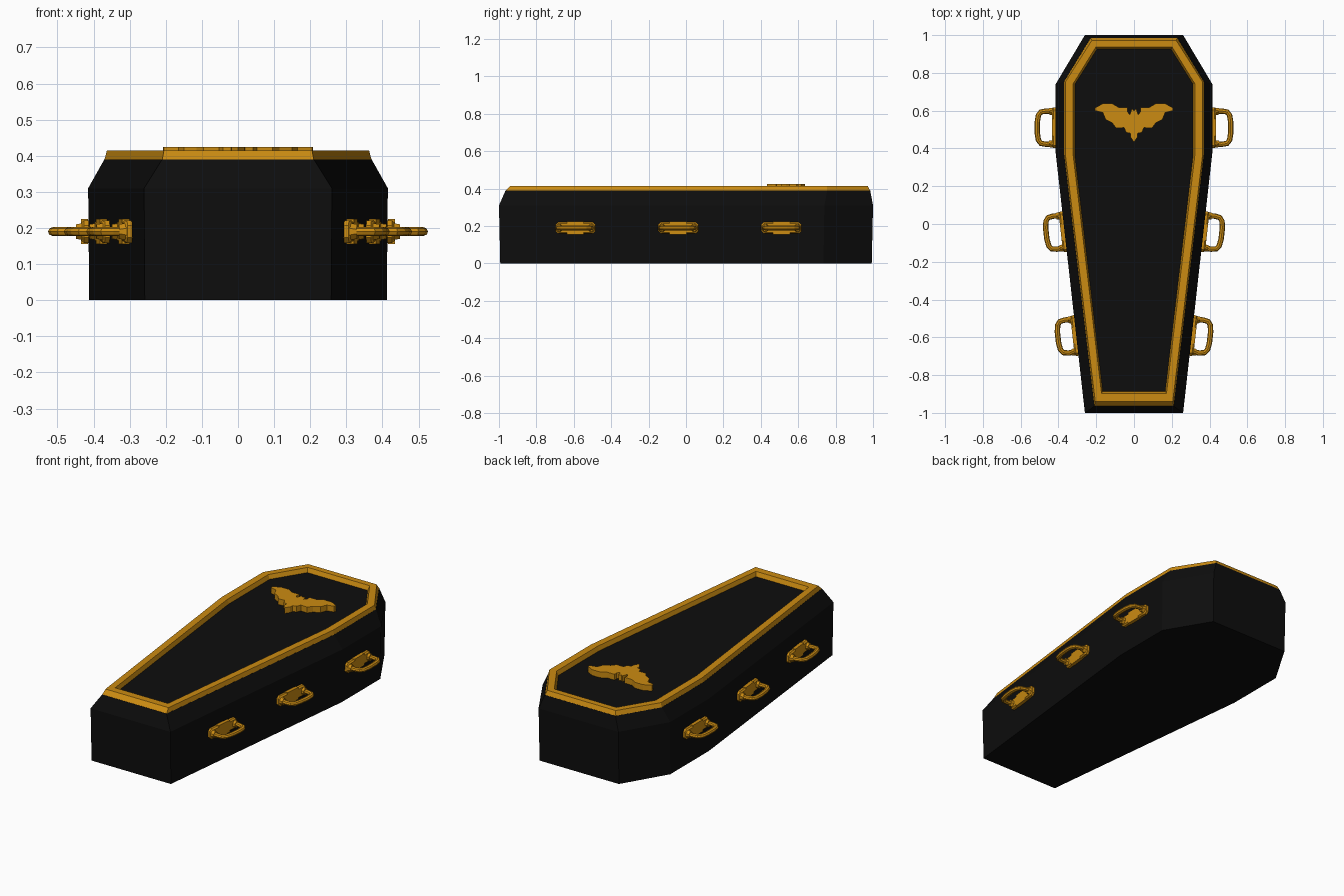
import bpy, bmesh, math
from mathutils import Matrix, Vector

old = bpy.data.objects.get("Cube")
if old:
    bpy.data.objects.remove(old, do_unlink=True)


def material(name, rgb):
    m = bpy.data.materials.new(name)
    m.use_nodes = True
    m.diffuse_color = (*rgb, 1)
    bsdf = m.node_tree.nodes["Principled BSDF"]
    bsdf.inputs["Base Color"].default_value = (*rgb, 1)
    bsdf.inputs["Roughness"].default_value = 0.6
    return m


black = material("black lacquer", (0.004, 0.004, 0.004))
gold = material("gold", (0.60, 0.26, 0.006))


def finish(name, bm, mat):
    bmesh.ops.recalc_face_normals(bm, faces=bm.faces)
    mesh = bpy.data.meshes.new(name)
    bm.to_mesh(mesh)
    bm.free()
    mesh.materials.append(mat)
    ob = bpy.data.objects.new(name, mesh)
    bpy.context.collection.objects.link(ob)
    return ob


def skin(bm, loops, caps=True, wrap=False):
    """Join successive closed loops of points with quads."""
    rings = [[bm.verts.new(p) for p in loop] for loop in loops]
    pairs = list(zip(rings, rings[1:])) + ([(rings[-1], rings[0])] if wrap else [])
    for a, b in pairs:
        for i in range(len(a)):
            j = (i + 1) % len(a)
            bm.faces.new((a[i], a[j], b[j], b[i]))
    if caps:
        bm.faces.new(rings[0][::-1])
        bm.faces.new(rings[-1])


def mirrored(half):
    return half + [(-x, y) for x, y in reversed(half) if x > 0]


def at(outline, z, s=1.0):
    return [(x * s, y * s, z) for x, y in outline]


# Coffin body: straight walls and a sloped lid shoulder
wall = mirrored([(0.26, -1), (0.415, 0.38), (0.415, 0.74), (0.26, 1)])
lid = mirrored([(0.21, -0.965), (0.37, 0.365), (0.37, 0.755), (0.23, 0.985)])
bm = bmesh.new()
skin(bm, [at(wall, 0, 0.993), at(wall, 0.31), at(lid, 0.39)])
finish("coffin_body", bm, black)

# Gold border around the lid
rim = mirrored([(0.205, -0.94), (0.363, 0.365), (0.363, 0.752), (0.223, 0.972)])
inner_rim = mirrored([(0.172, -0.897), (0.322, 0.362), (0.322, 0.743), (0.202, 0.937)])
inner = mirrored([(0.165, -0.885), (0.312, 0.36), (0.312, 0.74), (0.196, 0.925)])
bm = bmesh.new()
skin(bm, [at(lid, 0.388), at(rim, 0.415), at(inner_rim, 0.415), at(inner, 0.388)],
     caps=False, wrap=True)
finish("lid_border", bm, gold)

# Bat emblem
bat = mirrored([(0, 0.432), (0.018, 0.46), (0.02, 0.48), (0.042, 0.485), (0.052, 0.51),
                (0.095, 0.508), (0.115, 0.535), (0.15, 0.553), (0.165, 0.59),
                (0.205, 0.6), (0.208, 0.615), (0.165, 0.637), (0.115, 0.637),
                (0.08, 0.617), (0.033, 0.617), (0.035, 0.595), (0.022, 0.578),
                (0.012, 0.61), (0, 0.6)])
bm = bmesh.new()
skin(bm, [at(bat, 0.388), at(bat, 0.424)])
finish("bat_emblem", bm, gold)


def plate_outline(length, height, out):
    """Rectangle with clipped corners standing against the wall."""
    c = 0.014
    q = [(length, height - c), (length - c, height)]
    pts = q + [(-y, z) for y, z in reversed(q)]
    pts += [(-y, -z) for y, z in pts]
    return [(out, y, z) for y, z in pts]


def tube(bm, path, radius, sides=8):
    loops = []
    for i, p in enumerate(path):
        t = (path[min(i + 1, len(path) - 1)] - path[max(i - 1, 0)]).normalized()
        side = t.cross(Vector((0, 0, 1)))
        angles = [math.tau * k / sides for k in range(sides)]
        loops.append([p + radius * (1.15 * math.cos(a) * side + Vector((0, 0, math.sin(a))))
                      for a in angles])
    skin(bm, loops)


# Handles: backing plate, two end mounts and a bowed grip, on both sides
slope = math.atan2(0.155, 1.38)
grip_half = [(0.015, 0.086), (0.05, 0.088), (0.078, 0.083), (0.091, 0.066), (0.097, 0.03)]
grip = [Vector((o, y, 0)) for o, y in grip_half]
grip += [Vector((o, -y, 0)) for o, y in reversed(grip_half)]
for label, x, y, turn in (("head", 0.415, 0.51, 0), ("middle", 0.368, -0.04, -slope),
                          ("foot", 0.306, -0.59, -slope)):
    bm = bmesh.new()
    skin(bm, [plate_outline(0.108, 0.031, -0.008), plate_outline(0.108, 0.031, 0.012),
              plate_outline(0.098, 0.024, 0.02)])
    for s in (-1, 1):
        mount = [Vector(p) + Vector((0, s * 0.086, 0)) for p in plate_outline(0.022, 0.026, 0)]
        cap = [Vector(p) + Vector((0, s * 0.086, 0)) for p in plate_outline(0.017, 0.02, 0.034)]
        skin(bm, [mount, cap])
    # small raised ridges above and below the plate centre
    for s in (-1, 1):
        ridge = Matrix.Translation((0.01, 0, s * 0.029)) @ Matrix.Diagonal((0.02, 0.09, 0.012, 1))
        bmesh.ops.create_cube(bm, size=1, matrix=ridge)
    tube(bm, grip, 0.0125)
    place = Matrix.Translation((x, y, 0.19)) @ Matrix.Rotation(turn, 4, "Z")
    bmesh.ops.transform(bm, matrix=place, verts=bm.verts)
    ob = finish(label + "_handles", bm, gold)
    ob.modifiers.new("both_sides", "MIRROR").use_clip = False
